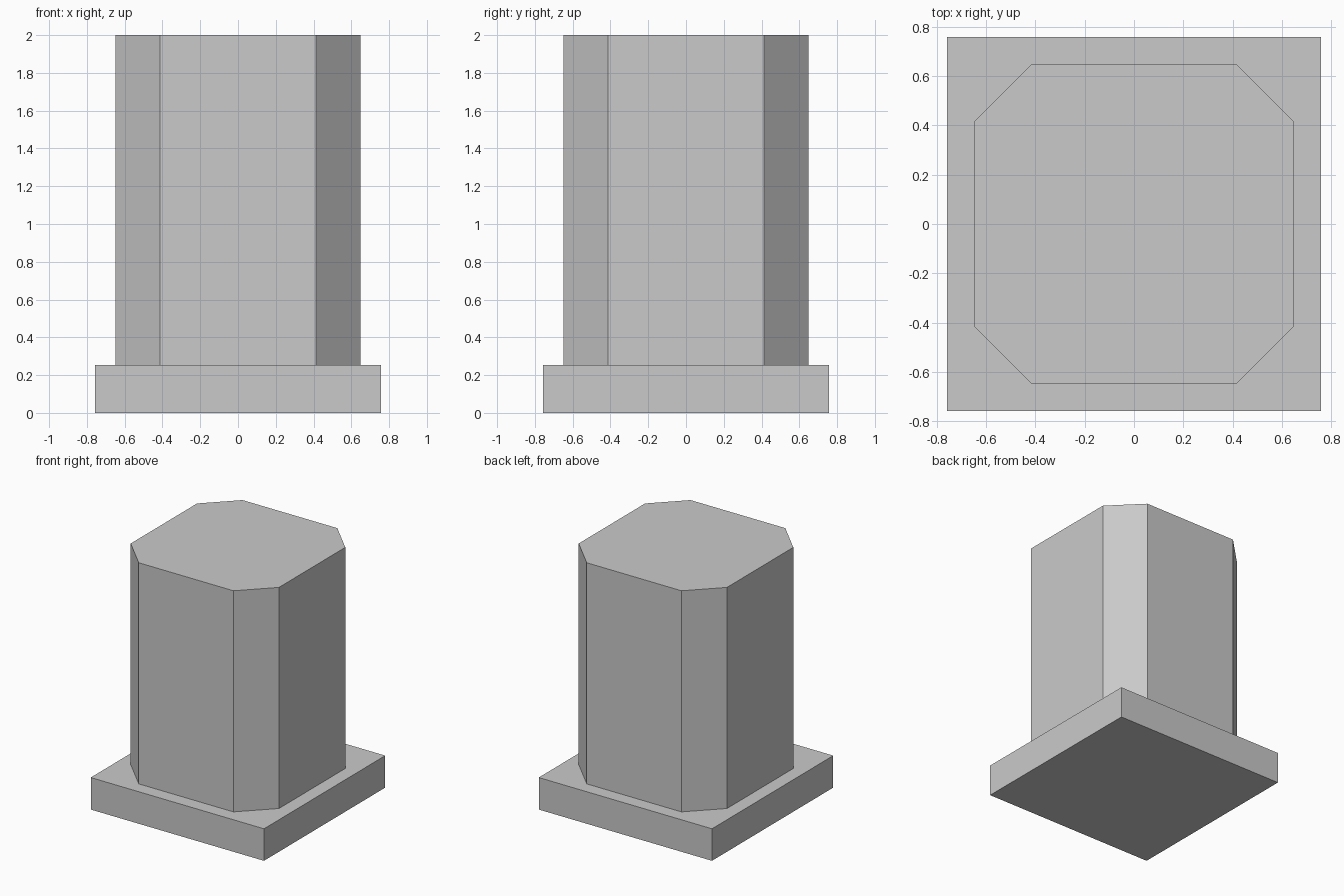
import bpy
import bmesh

cube = bpy.data.objects.get("Cube")
if cube:
    bpy.data.objects.remove(cube, do_unlink=True)

# Single stone colour
stone = bpy.data.materials.new("light_grey")
stone.use_nodes = True
colour = (0.59, 0.59, 0.59, 1.0)
stone.diffuse_color = colour
stone.node_tree.nodes["Principled BSDF"].inputs["Base Color"].default_value = colour


def prism(name, outline, bottom, top):
    """Extrude a flat outline upwards into a closed solid."""
    bm = bmesh.new()
    base = bm.faces.new([bm.verts.new((x, y, bottom)) for x, y in outline])
    result = bmesh.ops.extrude_face_region(bm, geom=[base], use_keep_orig=True)
    raised = [v for v in result["geom"] if isinstance(v, bmesh.types.BMVert)]
    bmesh.ops.translate(bm, vec=(0, 0, top - bottom), verts=raised)
    bmesh.ops.recalc_face_normals(bm, faces=bm.faces)
    mesh = bpy.data.meshes.new(name)
    bm.to_mesh(mesh)
    bm.free()
    mesh.materials.append(stone)
    obj = bpy.data.objects.new(name, mesh)
    bpy.context.collection.objects.link(obj)
    return obj


def quarter_turns(points):
    """Repeat corner points around the vertical axis."""
    outline = []
    for _ in range(4):
        outline += points
        points = [(-y, x) for x, y in points]
    return outline


half_base, half_column, half_flat = 0.757, 0.648, 0.414
base_height = 0.253

# Square plinth
prism("plinth", quarter_turns([(half_base, half_base)]), 0, base_height)

# Column with cut corners
corner = [(half_column, half_flat), (half_flat, half_column)]
prism("column", quarter_turns(corner), base_height, 2)
